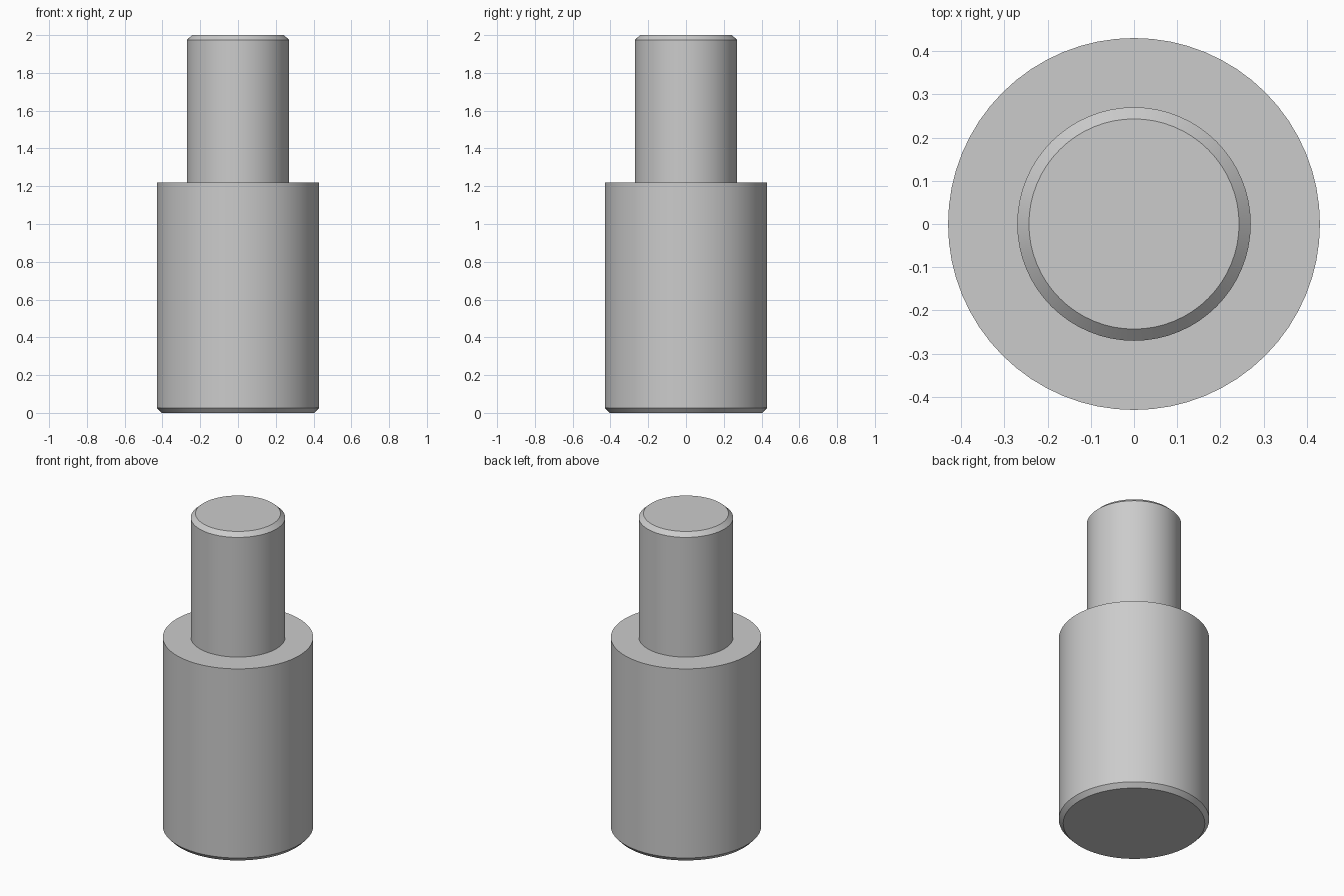
import bpy
import bmesh
import math

cube = bpy.data.objects.get("Cube")
if cube:
    bpy.data.objects.remove(cube, do_unlink=True)

SEGMENTS = 64

# Plain grey metal
metal = bpy.data.materials.new("grey metal")
metal.use_nodes = True
grey = (0.6, 0.6, 0.6, 1.0)
metal.diffuse_color = grey
metal.node_tree.nodes["Principled BSDF"].inputs["Base Color"].default_value = grey

# Half profile (radius, height): chamfered body, shoulder, chamfered pin
profile = [
    (0.405, 0.0), (0.43, 0.027), (0.43, 1.22),
    (0.27, 1.22), (0.27, 1.975), (0.243, 2.0),
]

# Turn the profile around z and close both ends
bm = bmesh.new()
rings = []
for radius, height in profile:
    rings.append([
        bm.verts.new((radius * math.cos(a), radius * math.sin(a), height))
        for a in (math.tau * i / SEGMENTS for i in range(SEGMENTS))
    ])
for low, high in zip(rings, rings[1:]):
    for i in range(SEGMENTS):
        j = (i + 1) % SEGMENTS
        bm.faces.new((low[i], low[j], high[j], high[i]))
bm.faces.new(rings[0][::-1])
bm.faces.new(rings[-1])
bmesh.ops.recalc_face_normals(bm, faces=bm.faces)

mesh = bpy.data.meshes.new("stepped_pin")
bm.to_mesh(mesh)
bm.free()
mesh.materials.append(metal)
pin = bpy.data.objects.new("stepped_pin", mesh)
bpy.context.collection.objects.link(pin)

# Smooth walls, sharp chamfer and shoulder edges
bpy.ops.object.select_all(action="DESELECT")
pin.select_set(True)
bpy.context.view_layer.objects.active = pin
bpy.ops.object.shade_smooth_by_angle(angle=math.radians(30))
